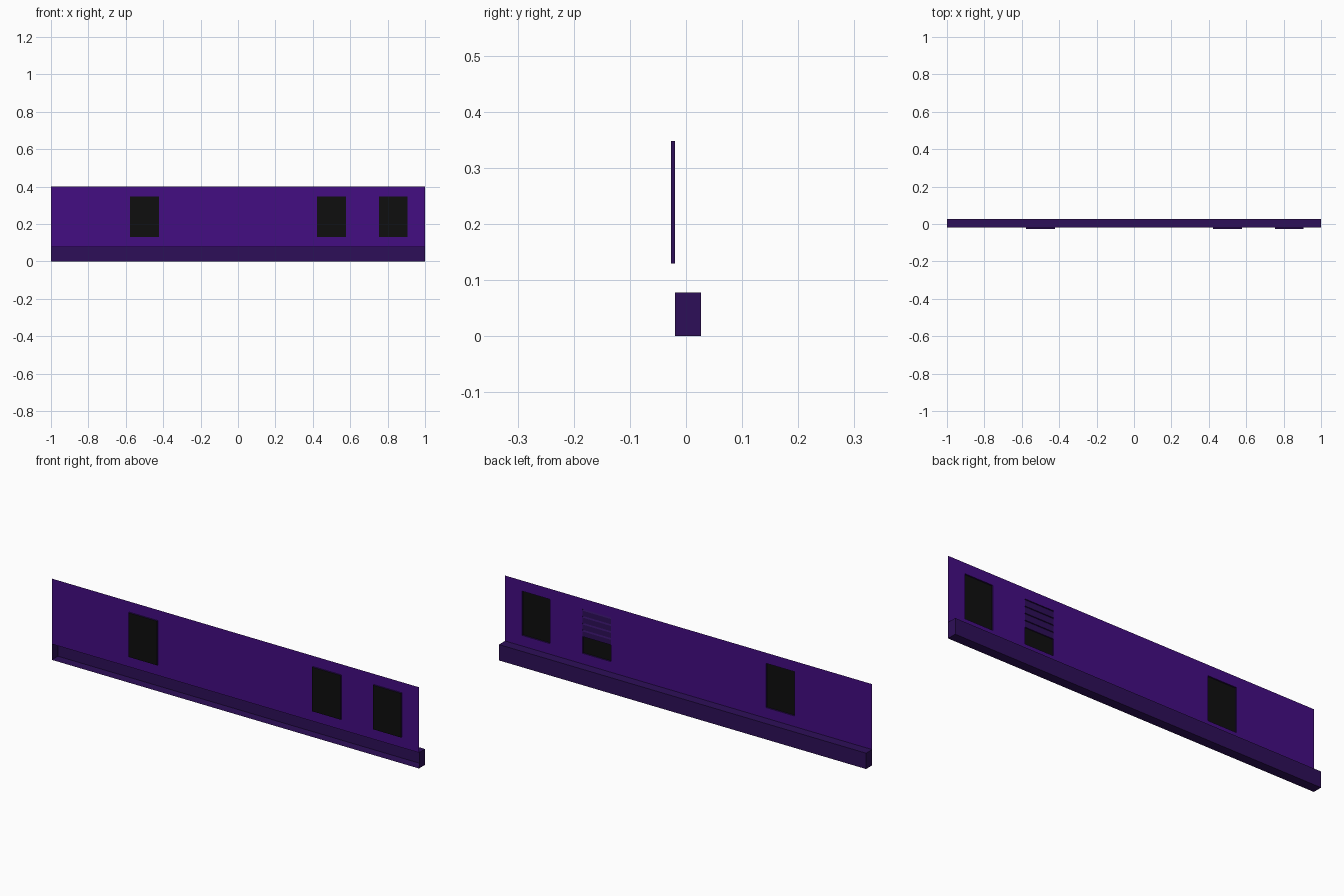
import bpy

if "Cube" in bpy.data.objects:
    bpy.data.objects.remove(bpy.data.objects["Cube"])

FRONT, BACK, GLASS_Y = -0.02, 0.027, -0.027
SKIRT_TOP, TOP = 0.078, 0.40
Z0, Z1 = 0.13, 0.348
WINDOWS = [(-0.578, -0.422), (0.422, 0.578), (0.755, 0.907)]


def material(name, colour):
    m = bpy.data.materials.new(name)
    m.diffuse_color = (*colour, 1)
    m.use_nodes = True
    m.node_tree.nodes["Principled BSDF"].inputs["Base Color"].default_value = m.diffuse_color
    return m


wall_mat = material("bright purple", (0.056, 0.004, 0.225))
trim_mat = material("dark purple", (0.027, 0.0048, 0.098))
glass_mat = material("black glass", (0.0044, 0.0044, 0.0044))


def mesh_object(name, quads, mats, indices=None):
    verts = [p for q in quads for p in q]
    faces = [tuple(range(i * 4, i * 4 + 4)) for i in range(len(quads))]
    me = bpy.data.meshes.new(name)
    me.from_pydata(verts, [], faces)
    for m in mats:
        me.materials.append(m)
    if indices:
        for f, i in zip(me.polygons, indices):
            f.material_index = i
    ob = bpy.data.objects.new(name, me)
    bpy.context.collection.objects.link(ob)
    return ob


def upright(x0, x1, z0, z1, y):
    # quad facing the front
    return [(x0, y, z0), (x1, y, z0), (x1, y, z1), (x0, y, z1)]


# thin wall sheet with window openings
xs = [-1] + [x for w in WINDOWS for x in w] + [1]
zs = [SKIRT_TOP, Z0, Z1, TOP]
cells = [upright(xs[i], xs[i + 1], zs[j], zs[j + 1], FRONT)
         for i in range(len(xs) - 1) for j in range(3)
         if not (j == 1 and i % 2 == 1)]
mesh_object("wall_sheet", cells, [wall_mat])

# skirting channel, open at the front
a, b, h = FRONT, BACK, SKIRT_TOP
mesh_object("skirting_channel", [
    [(-1, a, h), (1, a, h), (1, b, h), (-1, b, h)],
    [(-1, a, 0), (-1, b, 0), (1, b, 0), (1, a, 0)],
    [(-1, b, 0), (-1, b, h), (1, b, h), (1, b, 0)],
    [(1, a, 0), (1, b, 0), (1, b, h), (1, a, h)],
    [(-1, a, 0), (-1, a, h), (-1, b, h), (-1, b, 0)]], [trim_mat])

# windows: black pane on a shallow purple rim, open at the back
for n, (x0, x1) in enumerate(WINDOWS):
    g = GLASS_Y
    mesh_object(f"window_{n + 1}", [
        upright(x0, x1, Z0, Z1, g),
        [(x0, g, Z1), (x1, g, Z1), (x1, a, Z1), (x0, a, Z1)],
        [(x0, g, Z0), (x0, a, Z0), (x1, a, Z0), (x1, g, Z0)],
        [(x1, g, Z0), (x1, a, Z0), (x1, a, Z1), (x1, g, Z1)],
        [(x0, g, Z0), (x0, g, Z1), (x0, a, Z1), (x0, a, Z0)]],
        [glass_mat, trim_mat], [0, 1, 1, 1, 1])

# half-drawn slatted blind behind the middle pane, seen from the back
x0, x1 = WINDOWS[1]
SLATS, low = 4, 0.212
step = (Z1 - low) / SLATS
near, far = -0.0255, -0.0205
slats = []
for i in range(SLATS):
    z = low + i * step
    zt = z + step * 0.75
    slats.append([(x0, far, z), (x0, far, zt), (x1, far, zt), (x1, far, z)])
    slats.append([(x0, far, zt), (x0, near, z + step),
                  (x1, near, z + step), (x1, far, zt)])
    slats.append([(x0, near, z), (x0, far, z), (x1, far, z), (x1, near, z)])
mesh_object("window_blind", slats, [trim_mat])
